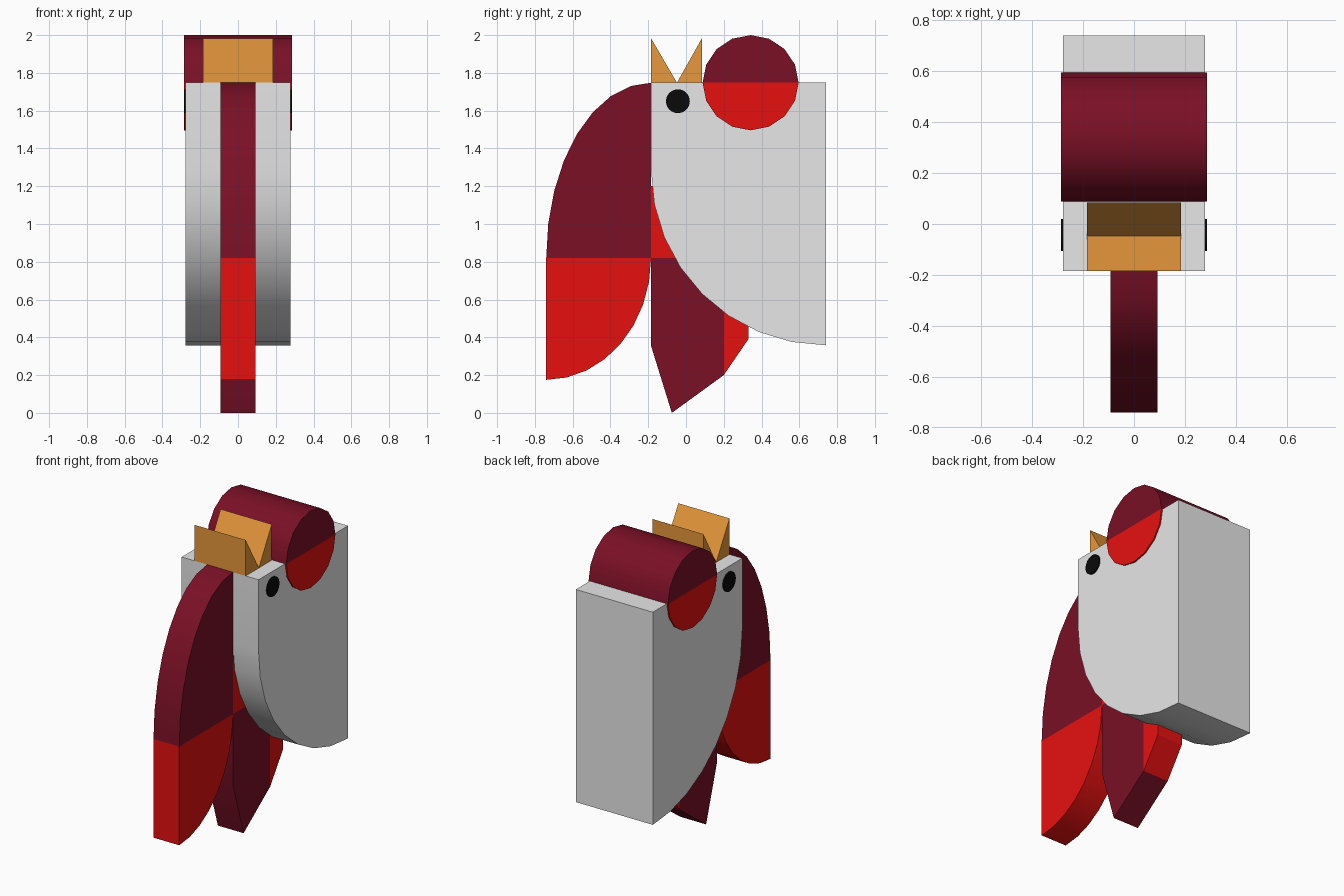
import bpy, bmesh
from math import cos, sin, radians

if "Cube" in bpy.data.objects:
    bpy.data.objects.remove(bpy.data.objects["Cube"], do_unlink=True)


def material(name, r, g, b):
    m = bpy.data.materials.new(name)
    m.use_nodes = True
    m.diffuse_color = (r, g, b, 1)
    m.node_tree.nodes["Principled BSDF"].inputs["Base Color"].default_value = (r, g, b, 1)
    return m


GREY = material("light grey", 0.8, 0.8, 0.8)
MAROON = material("maroon", 0.195, 0.005, 0.019)
RED = material("red", 0.8, 0.005, 0.005)
GOLD = material("gold", 0.8, 0.314, 0.045)
BLACK = material("black", 0.003, 0.003, 0.003)


def arc(cy, cz, ry, rz, start, end, steps):
    """Points of an elliptical arc in the side (y, z) plane."""
    angles = [radians(start + (end - start) * i / steps) for i in range(steps + 1)]
    return [(cy + ry * cos(a), cz + rz * sin(a)) for a in angles]


def slab(name, profile, x0, x1, mat):
    """Extrude a side profile across the width from x0 to x1."""
    bm = bmesh.new()
    face = bm.faces.new([bm.verts.new((x0, y, z)) for y, z in profile])
    ext = bmesh.ops.extrude_face_region(bm, geom=[face])
    moved = [v for v in ext["geom"] if isinstance(v, bmesh.types.BMVert)]
    bmesh.ops.translate(bm, verts=moved, vec=(x1 - x0, 0, 0))
    bmesh.ops.recalc_face_normals(bm, faces=bm.faces)
    mesh = bpy.data.meshes.new(name)
    bm.to_mesh(mesh)
    bm.free()
    mesh.materials.append(mat)
    obj = bpy.data.objects.new(name, mesh)
    bpy.context.collection.objects.link(obj)
    bpy.ops.object.select_all(action="DESELECT")
    obj.select_set(True)
    bpy.context.view_layer.objects.active = obj
    bpy.ops.object.shade_smooth_by_angle(angle=radians(30))
    return obj


BODY, CREST, BEAK, THIN = 0.278, 0.287, 0.185, 0.093
FRONT, BACK, TOP, MID = -0.185, 0.74, 1.748, 0.82

# Body block with a rounded lower front
slab("body", [(BACK, TOP), (FRONT, TOP)] + arc(BACK, 1.283, BACK - FRONT, 0.925, 180, 270, 8),
     -BODY, BODY, GREY)

# Two-tone roll on top
slab("roll_upper", arc(0.342, TOP, 0.254, 0.252, 0, 180, 8), -CREST, CREST, MAROON)
slab("roll_lower", arc(0.342, TOP, 0.254, 0.252, 180, 360, 8), -CREST, CREST, RED)

# Pair of upright wedges
NOTCH, REAR, PEAK = -0.048, 0.084, 1.983
slab("front_wedge", [(FRONT, TOP), (FRONT, PEAK), (NOTCH, TOP)], -BEAK, BEAK, GOLD)
slab("rear_wedge", [(NOTCH, TOP), (REAR, PEAK), (REAR, TOP)], -BEAK, BEAK, GOLD)

# Eyes as thin discs on both sides
for side, sign in (("left", 1), ("right", -1)):
    slab(side + "_eye", arc(-0.043, 1.65, 0.063, 0.063, 0, 348.75, 31),
         sign * BODY, sign * (BODY + 0.008), BLACK)

# Long front feather
slab("feather_upper", [(FRONT, MID)] + arc(FRONT, MID, 0.555, 0.928, 90, 180, 8),
     -THIN, THIN, MAROON)
slab("feather_lower", [(-BACK, MID)] + arc(-BACK, MID, 0.555, 0.645, 0, -90, 8),
     -THIN, THIN, RED)

# Pieces tucked under the body
slab("throat", [(FRONT, MID), (0.05, MID), (0.05, 1.2), (FRONT, 1.2)], -THIN, THIN, RED)
slab("lower_point", [(FRONT, MID), (FRONT, 0.355), (-0.075, 0), (0.2, 0.2), (0.2, MID)],
     -THIN, THIN, MAROON)
slab("lower_point_back", [(0.2, 0.2), (0.33, 0.39), (0.337, 0.6), (0.2, 0.6)],
     -THIN, THIN, RED)
